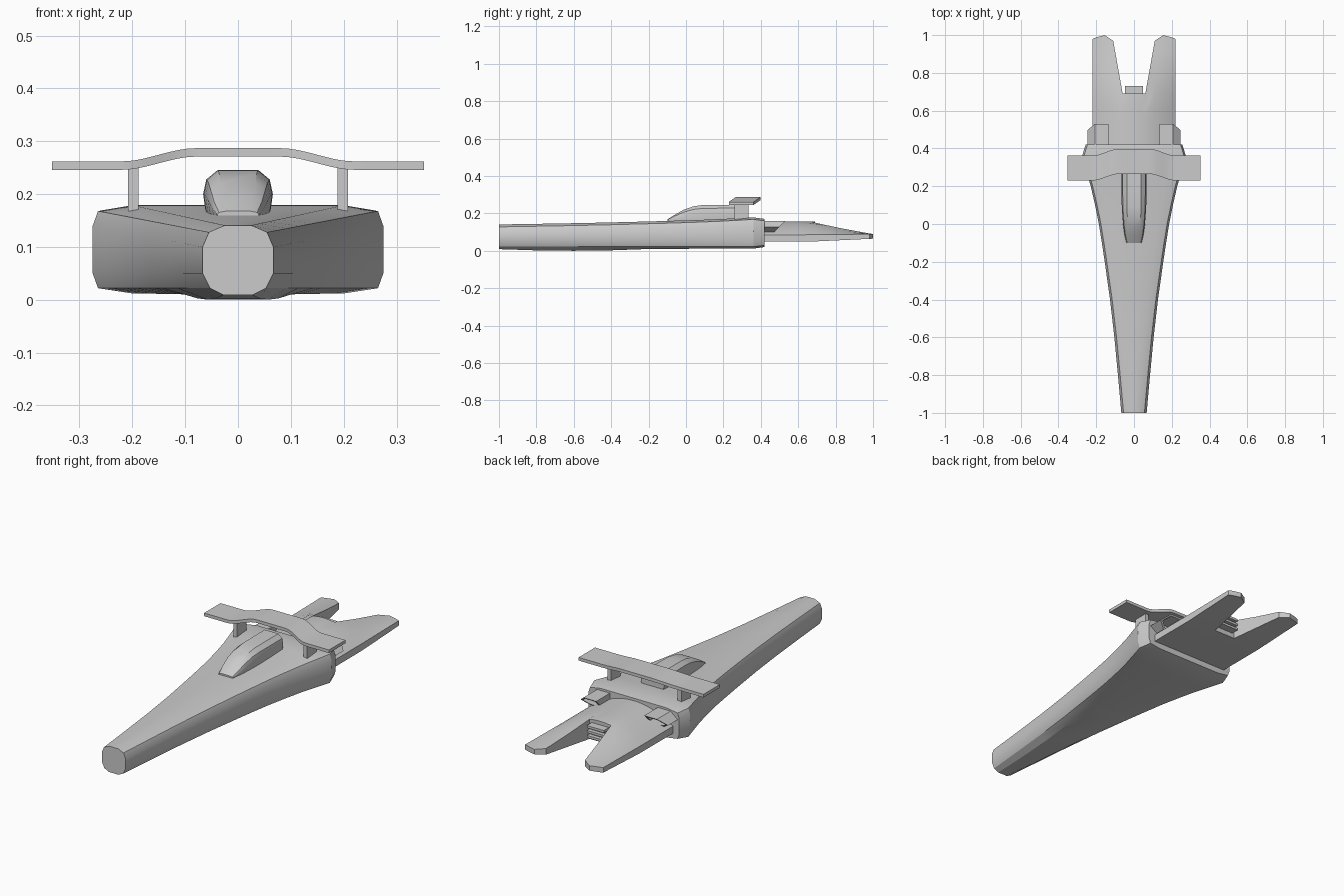
import bpy, bmesh, math

if "Cube" in bpy.data.objects:
    bpy.data.objects.remove(bpy.data.objects["Cube"])

def loft(name, rings, caps=True, closed=False, smooth=30):
    """Skin a list of closed rings into one object."""
    bm = bmesh.new()
    rows = [[bm.verts.new(p) for p in r] for r in rings]
    n = len(rows[0])
    pairs = list(zip(rows, rows[1:]))
    if closed:
        pairs.append((rows[-1], rows[0]))
    for a, b in pairs:
        for i in range(n):
            j = (i + 1) % n
            bm.faces.new((a[i], a[j], b[j], b[i]))
    if caps:
        bm.faces.new(rows[0])
        bm.faces.new(rows[-1])
    bmesh.ops.recalc_face_normals(bm, faces=bm.faces)
    me = bpy.data.meshes.new(name)
    bm.to_mesh(me)
    bm.free()
    ob = bpy.data.objects.new(name, me)
    bpy.context.collection.objects.link(ob)
    if smooth:
        bpy.ops.object.select_all(action='DESELECT')
        bpy.context.view_layer.objects.active = ob
        ob.select_set(True)
        bpy.ops.object.shade_smooth_by_angle(angle=math.radians(smooth))
    return ob

def box(name, x0, x1, y0, y1, z0, z1):
    ring = lambda z: [(x0, y0, z), (x1, y0, z), (x1, y1, z), (x0, y1, z)]
    return loft(name, [ring(z0), ring(z1)], smooth=0)

def symmetric(half):
    return half + [(-x, z) for x, z in reversed(half)]

def lerp(a, b, t):
    return a + (b - a) * t

# Hull: narrow nose section blended into a wide rear section
nose = [(.025, .141), (.055, .128), (.067, .10), (.067, .05), (.053, .022), (.027, .010)]
rear = [(.200, .179), (.265, .168), (.275, .14), (.275, .05), (.265, .022), (.200, .012)]
widths = [(-1, .067), (-.8, .085), (-.6, .104), (-.4, .127), (-.2, .155), (-.1, .17),
          (0, .186), (.1, .206), (.2, .229), (.28, .252), (.36, .275)]
rings = []
for y, w in widths:
    t = (w - .067) / .208
    half = [(lerp(a[0], b[0], t), lerp(a[1], b[1], t)) for a, b in zip(nose, rear)]
    dip = -.010 * max(0, 1 - ((y + .6) / .42) ** 2)
    half[5] = (half[5][0], half[5][1] + dip)
    rings.append([(x, y, z) for x, z in symmetric(half)])
rings.append([(x * .93, .42, .095 + (z - .095) * .9) for x, z in symmetric(rear)])
loft("hull", rings)

# Forked tail: columns running back from the hull, arched across the width
ends = [(.22, .98), (.20, .988), (.155, 1.0), (.11, .97), (.085, .83), (.06, .69), (.03, .69)]
ends = ends + [(0, .69)] + [(-x, y) for x, y in reversed(ends)]
cols = []
for x, ye in ends:
    top, bot = [], []
    for j in range(9):
        y = lerp(.39, ye, j / 8)
        s = max(0, (y - .68) / .32)
        crown = .158 - .072 * (abs(x) / .22) ** 2
        top.append((x, y, lerp(crown, .09, s)))
        bot.append((x, y, .05 + .015 * s))
    cols.append(top + bot[::-1])
loft("forked_tail", cols)

# Canopy fairing with a sloping front
dome = symmetric([(.038, 1), (.060, .80), (.066, .50), (.060, 0)])
spine = [(-.10, .168, .60), (-.06, .193, .75), (-.01, .221, .86), (.04, .238, .93),
         (.09, .245, .98), (.18, .246, 1), (.27, .246, 1)]
loft("canopy", [[(x * k, y, lerp(.155, zt, z)) for x, z in dome] for y, zt, k in spine])

# Rear wing: chord shifts up and back at the raised middle
wing = []
for i in range(45):
    x = lerp(-.352, .352, i / 44)
    u = min(1, max(0, (.22 - abs(x)) / .14))
    u = u * u * (3 - 2 * u)
    z, y0, y1 = .246 + .025 * u, .23 + .035 * u, .362 + .036 * u
    wing.append([(x, y0, z), (x, y1, z), (x, y1, z + .016), (x, y0, z + .016)])
loft("rear_wing", wing)

# Wing struts and hollow slant-cut exhausts, one each side
pipe = [(.135, .16), (.207, .16), (.247, .127), (.207, .10), (.135, .10)]
cx, cz = .186, .129
for side, tag in ((1, "right"), (-1, "left")):
    xa, xb = sorted((side * .188, side * .208))
    box("wing_strut_" + tag, xa, xb, .26, .335, .165, .255)

    def ring(k, y=None):
        pts = [(lerp(cx, x, k), lerp(cz, z, k)) for x, z in pipe]
        return [(side * x, y if y else .47 + (z - .10), z) for x, z in pts]
    loft("exhaust_" + tag, [ring(1, .38), ring(1), ring(.78), ring(.78, .43)], smooth=0)

# Stacked block at the root of the tail notch
box("notch_core", -.038, .038, .67, .71, .075, .135)
for i, z in enumerate((.075, .100, .125)):
    box(f"notch_slat_{i + 1}", -.048, .048, .67, .73, z, z + .012)
